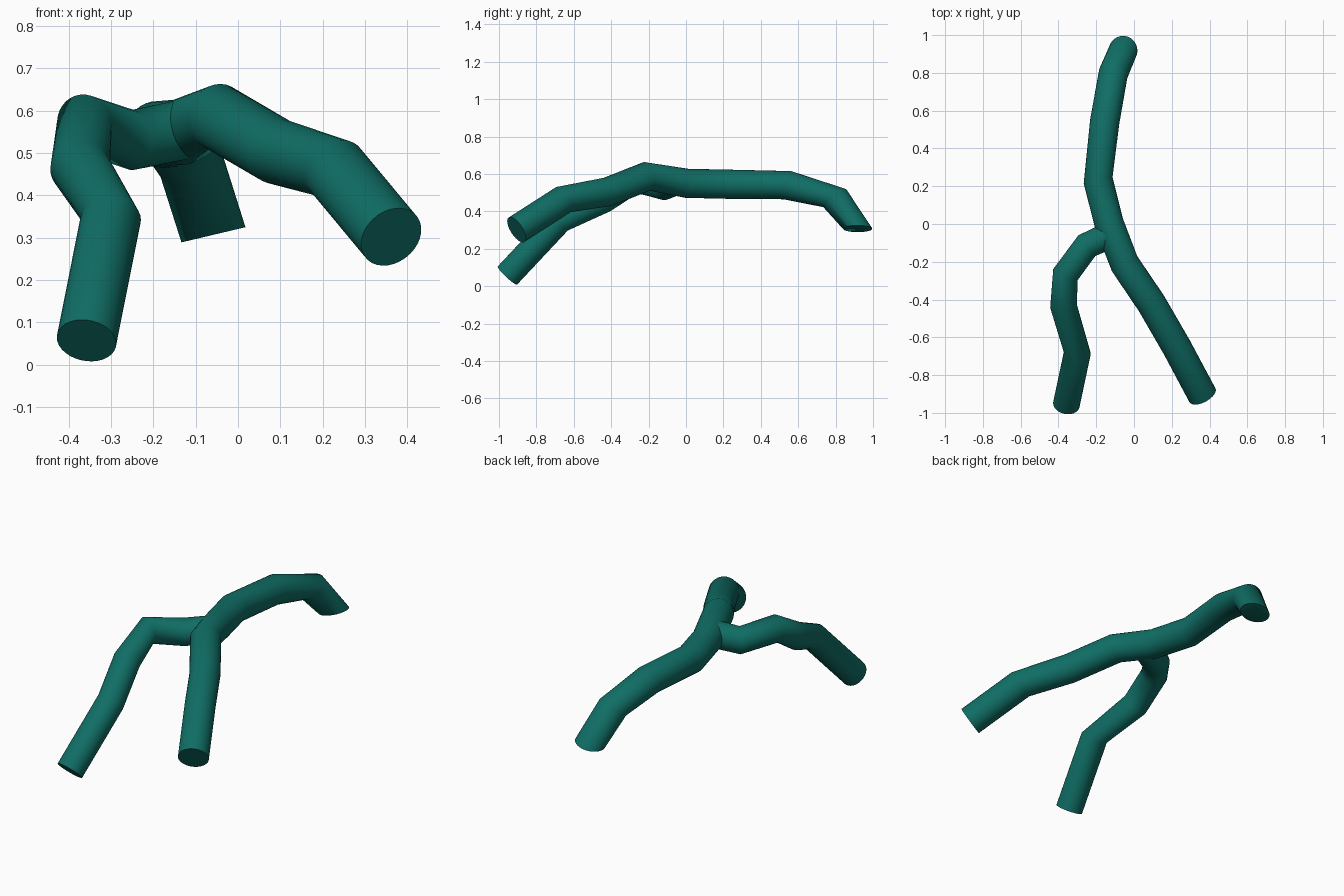
import bpy, bmesh, math
from mathutils import Vector

if "Cube" in bpy.data.objects:
    bpy.data.objects.remove(bpy.data.objects["Cube"])

SIDES = 32
teal = bpy.data.materials.new("deep teal")
teal.diffuse_color = (0.005, 0.155, 0.13, 1)
teal.use_nodes = True
teal.node_tree.nodes["Principled BSDF"].inputs["Base Color"].default_value = teal.diffuse_color


def tube(name, points, radius, blend, end_normal=None):
    """Sweep round rings along points; blend = weight of the outgoing direction at each ring."""
    pts = [Vector(p) for p in points]
    dirs = [(b - a).normalized() for a, b in zip(pts, pts[1:])]
    normals = [dirs[0]]
    for i, w in enumerate(blend):
        normals.append((dirs[i] * (1 - w) + dirs[i + 1] * w).normalized())
    normals.append(Vector(end_normal).normalized() if end_normal else dirs[-1])

    bm = bmesh.new()
    rings = []
    u = normals[0].orthogonal().normalized()
    for i, (p, n) in enumerate(zip(pts, normals)):
        if i:  # carry the frame along without twisting
            u = normals[i - 1].rotation_difference(n) @ u
        v = n.cross(u)
        ring = []
        for k in range(SIDES):
            a = 2 * math.pi * k / SIDES
            ring.append(bm.verts.new(p + radius * (math.cos(a) * u + math.sin(a) * v)))
        rings.append(ring)
    for r, s in zip(rings, rings[1:]):
        for k in range(SIDES):
            j = (k + 1) % SIDES
            bm.faces.new((r[k], r[j], s[j], s[k]))
    bm.faces.new(rings[0][::-1])
    bm.faces.new(rings[-1])
    bmesh.ops.recalc_face_normals(bm, faces=bm.faces)

    mesh = bpy.data.meshes.new(name)
    bm.to_mesh(mesh)
    bm.free()
    mesh.materials.append(teal)
    obj = bpy.data.objects.new(name, mesh)
    bpy.context.collection.objects.link(obj)
    bpy.ops.object.select_all(action='DESELECT')
    obj.select_set(True)
    bpy.context.view_layer.objects.active = obj
    bpy.ops.object.shade_smooth_by_angle(angle=math.radians(60))
    return obj


# main tube, from the front right end to the drooping back end
tube("main_tube",
     [(0.362, -0.906, 0.302), (0.228, -0.655, 0.463), (0.092, -0.42, 0.504),
      (-0.05, -0.21, 0.587), (-0.133, 0.005, 0.55), (-0.19, 0.232, 0.545),
      (-0.155, 0.542, 0.54), (-0.11, 0.795, 0.471), (-0.058, 0.918, 0.307)],
     0.078, [0, 0.3, 0.25, 0.3, 0.1, 1, 1], end_normal=(0.23, 0, -0.97))

# side branch, from the front left end into the main tube
tube("side_branch",
     [(-0.358, -0.955, 0.057), (-0.30, -0.682, 0.348), (-0.373, -0.435, 0.465),
      (-0.363, -0.268, 0.568), (-0.25, -0.115, 0.531), (-0.13, -0.06, 0.555)],
     0.071, [0.1, 0.5, 0.6, 0.5])
